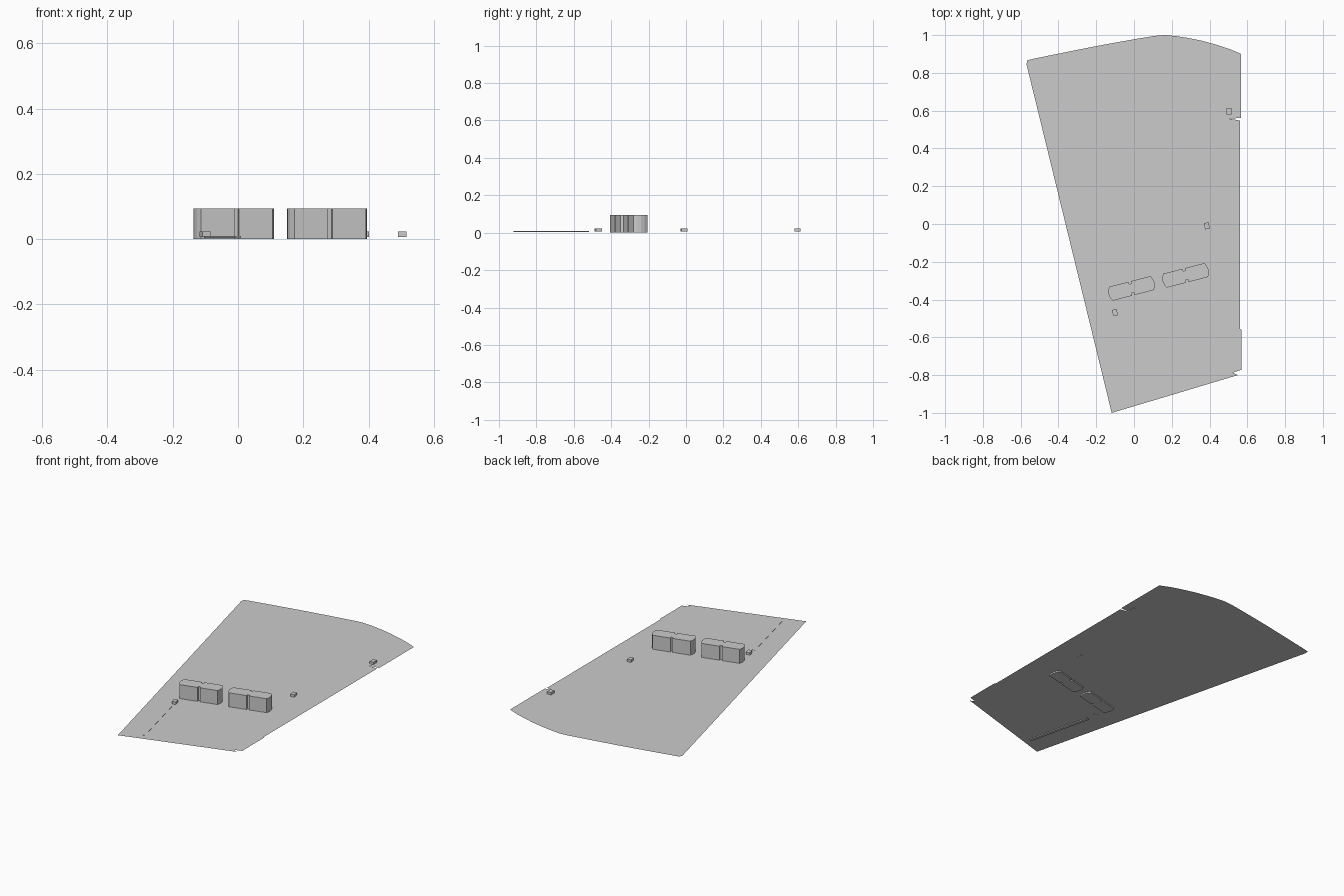
import bpy, bmesh
from math import radians, cos, sin
from mathutils import Matrix

if "Cube" in bpy.data.objects:
    bpy.data.objects.remove(bpy.data.objects["Cube"])

PLATE_Z = 0.008


def prism(name, pts, z0, z1, center=(0, 0), angle=0):
    """Extrude a flat outline between two heights (a single sheet if equal)."""
    bm = bmesh.new()
    face = bm.faces.new([bm.verts.new((x, y, z0)) for x, y in pts])
    face.normal_update()
    if face.normal.z < 0:
        face.normal_flip()
    if z1 > z0:
        res = bmesh.ops.extrude_face_region(bm, geom=[face], use_keep_orig=True)
        for v in res["geom"]:
            if isinstance(v, bmesh.types.BMVert):
                v.co.z = z1
        bmesh.ops.recalc_face_normals(bm, faces=bm.faces)
    else:
        bmesh.ops.triangulate(bm, faces=bm.faces[:])
    bm.transform(Matrix.Translation((*center, 0)) @ Matrix.Rotation(radians(angle), 4, 'Z'))
    me = bpy.data.meshes.new(name)
    bm.to_mesh(me)
    bm.free()
    ob = bpy.data.objects.new(name, me)
    bpy.context.collection.objects.link(ob)
    return ob


def rect(w, d):
    return [(-w/2, -d/2), (w/2, -d/2), (w/2, d/2), (-w/2, d/2)]


# Thin tapered base sheet with curved far end and two edge notches
outline = [(-0.118, -1.0), (0.55, -0.80), (0.524, -0.787), (0.569, -0.772),
           (0.569, -0.56), (0.562, -0.555), (0.562, 0.548), (0.503, 0.557), (0.567, 0.562),
           (0.567, 0.90), (0.51, 0.925), (0.44, 0.948), (0.36, 0.97), (0.28, 0.986),
           (0.22, 0.995), (0.164, 1.0), (0.11, 0.996), (0.0, 0.978), (-0.2, 0.942),
           (-0.4, 0.902), (-0.54, 0.873), (-0.565, 0.866), (-0.569, 0.845)]
prism("base_sheet", outline, PLATE_Z, PLATE_Z)

# Tall blocks with bowed ends and a small notch in each long side
h, e, n, d = 0.038, 0.113, 0.007, 0.013
right = [(n, -h + d), (n, -h), (e, -h), (e + 0.009, -h * 0.5), (e + 0.012, 0),
         (e + 0.009, h * 0.5), (e, h), (n, h), (n, h - d)]
block = right + [(-x, -y) for x, y in right]
for i, c in enumerate([(-0.013, -0.341), (0.273, -0.272)]):
    prism(f"tall_block_{i + 1}", block, 0.0, 0.094, c, 14.5)

# Small pegs
for i, (c, a) in enumerate([((0.503, 0.596), 0), ((0.386, -0.01), 8), ((-0.101, -0.469), 15)]):
    prism(f"small_peg_{i + 1}", rect(0.025, 0.034), PLATE_Z - 0.001, 0.023, c, a)

# Low slanted strip near the front
prism("low_strip", rect(0.018, 0.41), 0.003, 0.0095, (-0.048, -0.72), 13.5)
